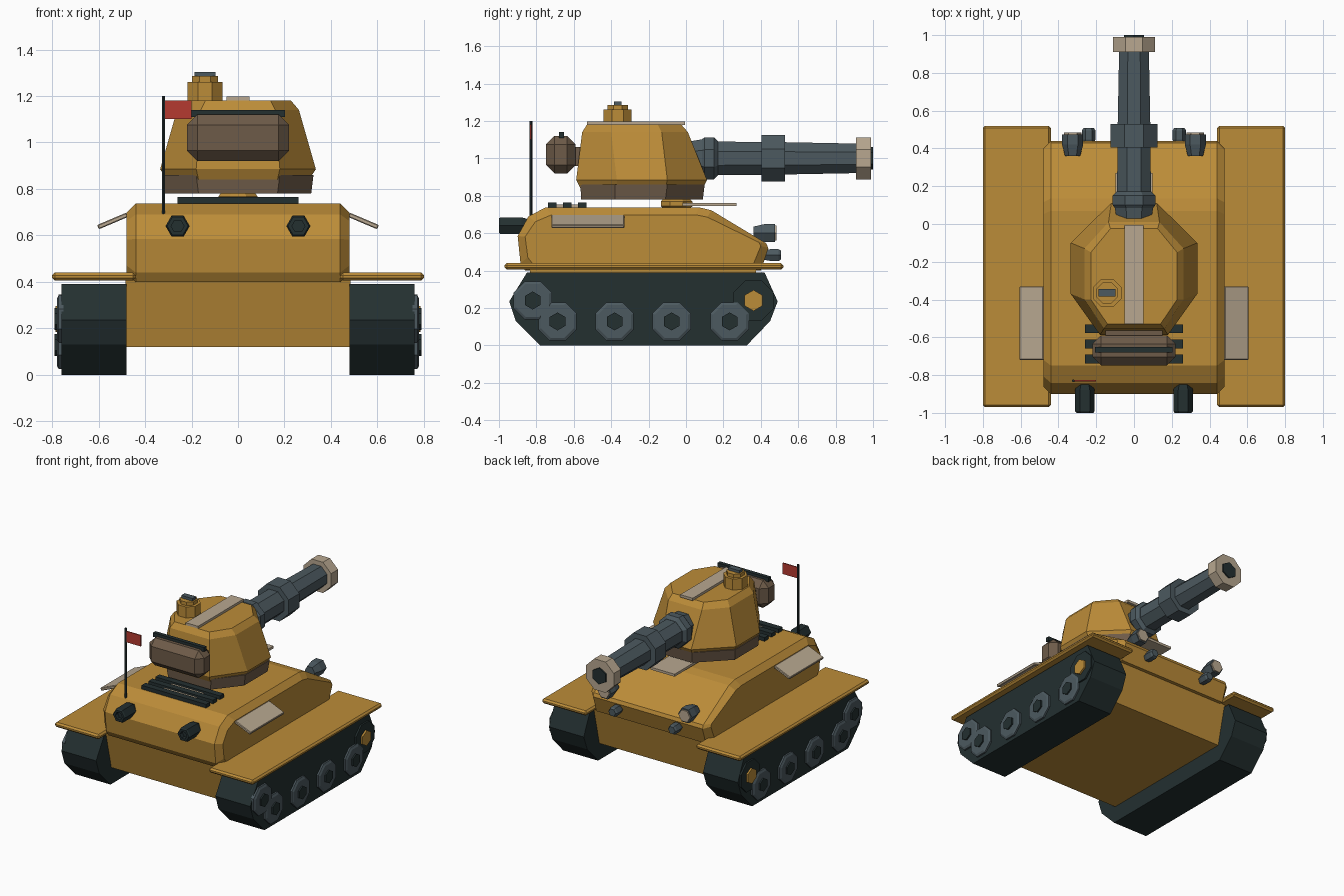
import bpy, bmesh, math
from mathutils import Vector, Matrix

cube = bpy.data.objects.get("Cube")
if cube:
    bpy.data.objects.remove(cube, do_unlink=True)


def material(name, r, g, b):
    m = bpy.data.materials.new(name)
    m.use_nodes = True
    m.diffuse_color = (r, g, b, 1)
    m.node_tree.nodes["Principled BSDF"].inputs["Base Color"].default_value = (r, g, b, 1)
    return m


ochre = material("ochre paint", .50, .262, .040)
beige = material("beige panel", .48, .39, .28)
brown = material("brown canvas", .155, .105, .066)
dark = material("dark rubber", .017, .029, .030)
grey = material("gun grey", .072, .100, .115)
red = material("flag red", .46, .042, .030)


def finish(name, bm, mat):
    bmesh.ops.recalc_face_normals(bm, faces=bm.faces)
    mesh = bpy.data.meshes.new(name)
    bm.to_mesh(mesh)
    bm.free()
    mesh.materials.append(mat)
    ob = bpy.data.objects.new(name, mesh)
    bpy.context.collection.objects.link(ob)
    return ob


def loft(name, mat, rings):
    """Closed skin through rings of equal point count, capped at both ends."""
    bm = bmesh.new()
    loops = [[bm.verts.new(p) for p in ring] for ring in rings]
    n = len(loops[0])
    for a, b in zip(loops, loops[1:]):
        for i in range(n):
            j = (i + 1) % n
            bm.faces.new((a[i], a[j], b[j], b[i]))
    bm.faces.new(loops[0])
    bm.faces.new(loops[-1])
    return finish(name, bm, mat)


def box(name, mat, x, y, z, bevel=0, tilt=0):
    """Box from (min, max) ranges, optionally bevelled and tilted about y."""
    size = [r[1] - r[0] for r in (x, y, z)]
    mid = Vector([(r[1] + r[0]) / 2 for r in (x, y, z)])
    bm = bmesh.new()
    bmesh.ops.create_cube(bm, size=1)
    bmesh.ops.scale(bm, vec=size, verts=bm.verts)
    if bevel:
        bmesh.ops.bevel(bm, geom=bm.edges[:], offset=bevel, segments=1, affect='EDGES')
    bm.transform(Matrix.Translation(mid) @ Matrix.Rotation(tilt, 4, 'Y'))
    return finish(name, bm, mat)


def prism(name, mat, axis, center, steps, sides=8, turn=0.5):
    """Polygonal turning along an axis; steps are (offset, radius)."""
    rings = []
    for off, rad in steps:
        ring = []
        for i in range(sides):
            t = 2 * math.pi * (i + turn) / sides
            u, v = rad * math.cos(t), rad * math.sin(t)
            p = {'X': (off, u, v), 'Y': (u, off, v), 'Z': (u, v, off)}[axis]
            ring.append(Vector(center) + Vector(p))
        rings.append(ring)
    return loft(name, mat, rings)


def side_section(x, profile, inset=0):
    """Side profile at x, shrunk towards its middle by the inset."""
    ys, zs = [p[0] for p in profile], [p[1] for p in profile]
    cy, cz = (max(ys) + min(ys)) / 2, (max(zs) + min(zs)) / 2
    fy = 1 - 2 * inset / (max(ys) - min(ys))
    fz = 1 - 2 * inset / (max(zs) - min(zs))
    return [(x, cy + (y - cy) * fy, cz + (z - cz) * fz) for y, z in profile]


# Hull: chamfered upper body over a plain lower tub
upper = [(-.86, .40), (-.885, .44), (-.90, .585), (-.842, .69), (-.75, .738), (.07, .738),
         (.136, .722), (.43, .545), (.44, .52), (.40, .40)]
loft("upper_hull", ochre, [side_section(-.48, upper, .04), side_section(-.44, upper),
                           side_section(.44, upper), side_section(.48, upper, .04)])
tub = [(-.84, .42), (-.77, .12), (.31, .12), (.38, .42)]
loft("lower_hull", ochre, [side_section(-.485, tub), side_section(.485, tub)])

# Running gear, fenders and paired fittings
tread = [(-.85, .39), (-.945, .235), (-.91, .13), (-.78, 0), (.325, 0), (.45, .13),
         (.49, .235), (.42, .39)]
for s, side in ((1, "left"), (-1, "right")):
    loft(side + "_track", dark, [side_section(s * .48, tread), side_section(s * .76, tread)])
    wheels = [(-.82, .24), (-.687, .128), (-.382, .128), (-.077, .128), (.233, .128)]
    for i, (y, z) in enumerate(wheels):
        prism(f"{side}_wheel_{i + 1}", grey, 'X', (0, y, z),
              [(s * .75, .111), (s * .772, .111), (s * .78, .095)])
        prism(f"{side}_wheel_hub_{i + 1}", dark, 'X', (0, y, z),
              [(s * .77, .048), (s * .79, .048)], 6)
    prism(side + "_drive_wheel", dark, 'X', (0, .361, .24), [(s * .75, .115), (s * .772, .115)])
    prism(side + "_drive_hub", ochre, 'X', (0, .361, .24), [(s * .76, .056), (s * .785, .056)], 6)
    box(side + "_fender", ochre, sorted((s * .44, s * .80)), (-.97, .52), (.405, .44), .012)
    box(side + "_side_panel", beige, sorted((s * .472, s * .608)), (-.72, -.33),
        (.652, .672), .004, s * math.radians(23))
    prism(side + "_exhaust", dark, 'Y', (s * .26, 0, .64),
          [(-.85, .042), (-.88, .052), (-.99, .052), (-1, .045), (-1, .028), (-.97, .028)], 6, 0)
    prism(side + "_headlight", grey, 'Y', (s * .325, 0, .60),
          [(.36, .04), (.42, .056), (.475, .056)], 6, 0)
    prism(side + "_headlight_lens", beige, 'Y', (s * .325, 0, .60),
          [(.47, .046), (.485, .046)], 6, 0)
    prism(side + "_marker_light", grey, 'Y', (s * .24, 0, .483),
          [(.42, .03), (.45, .036), (.495, .036), (.508, .028)], 6, 0)

# Deck fittings: vent bars, slats, front plate and turret bearing
for i in range(3):
    y = -.715 + .08 * i
    box(f"vent_bar_{i + 1}", dark, (-.26, .26), (y - .023, y + .023), (.73, .765))
    if i < 2:
        box(f"vent_slat_{i + 1}", beige, (-.13, .13), (y + .023, y + .057), (.73, .752))
box("front_deck_plate", beige, (-.097, .097), (-.02, .27), (.744, .762))
prism("turret_bearing", ochre, 'Z', (0, -.05, 0),
      [(.735, .08), (.745, .092), (.768, .092), (.79, .07)])


# Turret: elongated octagon rings
def turret_ring(z, wide, front, rear, nose, tail, side_front, side_rear):
    half = [(nose, front), (wide, side_front), (wide, side_rear), (tail, rear)]
    return [(x, y, z) for x, y in half] + [(-x, y, z) for x, y in reversed(half)]


loft("turret_base", brown, [turret_ring(.78, .315, .09, -.56, .11, .17, -.11, -.38),
                            turret_ring(.86, .325, .10, -.565, .12, .18, -.10, -.38)])
loft("turret_body", ochre, [turret_ring(.84, .305, .09, -.565, .11, .17, -.11, -.37),
                            turret_ring(.885, .335, .112, -.587, .12, .18, -.10, -.37),
                            turret_ring(1.14, .262, .01, -.555, .135, .16, -.13, -.40),
                            turret_ring(1.18, .228, -.025, -.53, .125, .14, -.15, -.40)])
box("roof_stripe", beige, (-.05, .05), (-.53, -.005), (1.178, 1.197))
box("stowage_bin", brown, (-.22, .22), (-.748, -.59), (.92, 1.12), .045)
box("bin_mount", brown, (-.15, .15), (-.61, -.54), (.96, 1.06))
box("bin_handle", dark, (-.207, .203), (-.68, -.652), (1.11, 1.14))

# Commander cupola
prism("cupola", ochre, 'Z', (-.142, -.365, 0), [(1.17, .081), (1.26, .081)])
prism("cupola_lid", ochre, 'Z', (-.142, -.365, 0), [(1.25, .06), (1.285, .06)])
box("cupola_hatch", grey, (-.187, -.097), (-.385, -.345), (1.28, 1.304))

# Gun
axis = (0, 0, 1)
prism("gun_mantlet", grey, 'Y', axis,
      [(.03, .10), (.085, .11), (.10, .122), (.15, .122), (.172, .098)])
prism("gun_barrel", grey, 'Y', axis, [(.10, .097), (.45, .095), (.93, .085)])
prism("barrel_sleeve", grey, 'Y', axis, [(.405, .134), (.53, .134)])
prism("muzzle_brake", beige, 'Y', axis, [(.91, .121), (.99, .121)])
prism("muzzle_bore", dark, 'Y', axis, [(.97, .06), (1, .06)], 6)

# Flag
prism("flag_pole", dark, 'Z', (-.321, -.83, 0), [(.69, .008), (1.2, .008)], 6)
box("flag", red, (-.32, -.2), (-.834, -.826), (1.10, 1.18))
